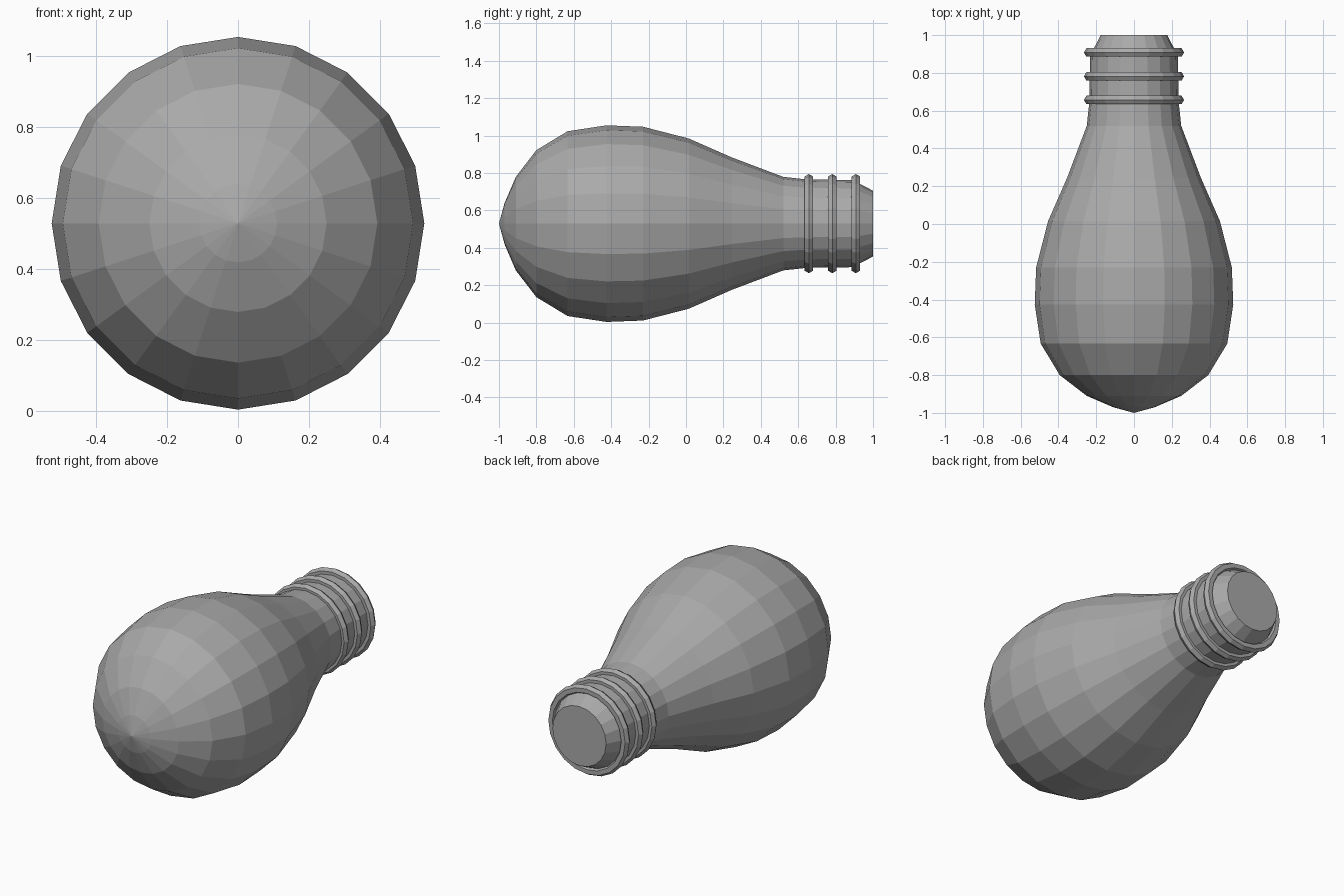
import bpy, math

if "Cube" in bpy.data.objects:
    bpy.data.objects.remove(bpy.data.objects["Cube"])

SIDES = 20
AXIS_Z = 0.5295

grey = bpy.data.materials.new("plain grey")
grey.diffuse_color = (0.4, 0.4, 0.4, 1)
grey.use_nodes = True
grey.node_tree.nodes["Principled BSDF"].inputs["Base Color"].default_value = grey.diffuse_color


def lathe(name, profile, closed=False):
    """Spin a (y, radius) profile around the lying axis."""
    verts, rings, faces = [], [], []
    for y, r in profile:
        n = 1 if r == 0 else SIDES
        rings.append([len(verts) + i for i in range(n)])
        for i in range(n):
            a = 2 * math.pi * i / SIDES
            verts.append((r * math.cos(a), y, AXIS_Z + r * math.sin(a)))
    pairs = list(zip(rings, rings[1:]))
    if closed:
        pairs.append((rings[-1], rings[0]))
    for a, b in pairs:
        for i in range(SIDES):
            j = (i + 1) % SIDES
            if len(a) == 1:
                faces.append((a[0], b[i], b[j]))
            else:
                faces.append((a[i], b[i], b[j], a[j]))
    if not closed:
        faces.append(rings[-1])
    mesh = bpy.data.meshes.new(name)
    mesh.from_pydata(verts, [], faces)
    mesh.materials.append(grey)
    obj = bpy.data.objects.new(name, mesh)
    bpy.context.collection.objects.link(obj)
    return obj


# Glass bulb with its neck and tapered, capped end
lathe("bulb", [(-1, 0), (-0.97, 0.11), (-0.91, 0.25), (-0.80, 0.393),
               (-0.633, 0.494), (-0.425, 0.5255), (-0.23, 0.518),
               (0.015, 0.455), (0.245, 0.354), (0.52, 0.25),
               (0.65, 0.236), (0.89, 0.233), (1, 0.176)])

# Screw thread rings with a six-sided section
for k, y in enumerate((0.657, 0.782, 0.908)):
    section = [(y + 0.026 * math.sin(t * math.pi / 3),
                0.239 + 0.026 * math.cos(t * math.pi / 3)) for t in range(6)]
    lathe(f"thread_ring_{k + 1}", section[::-1], closed=True)
